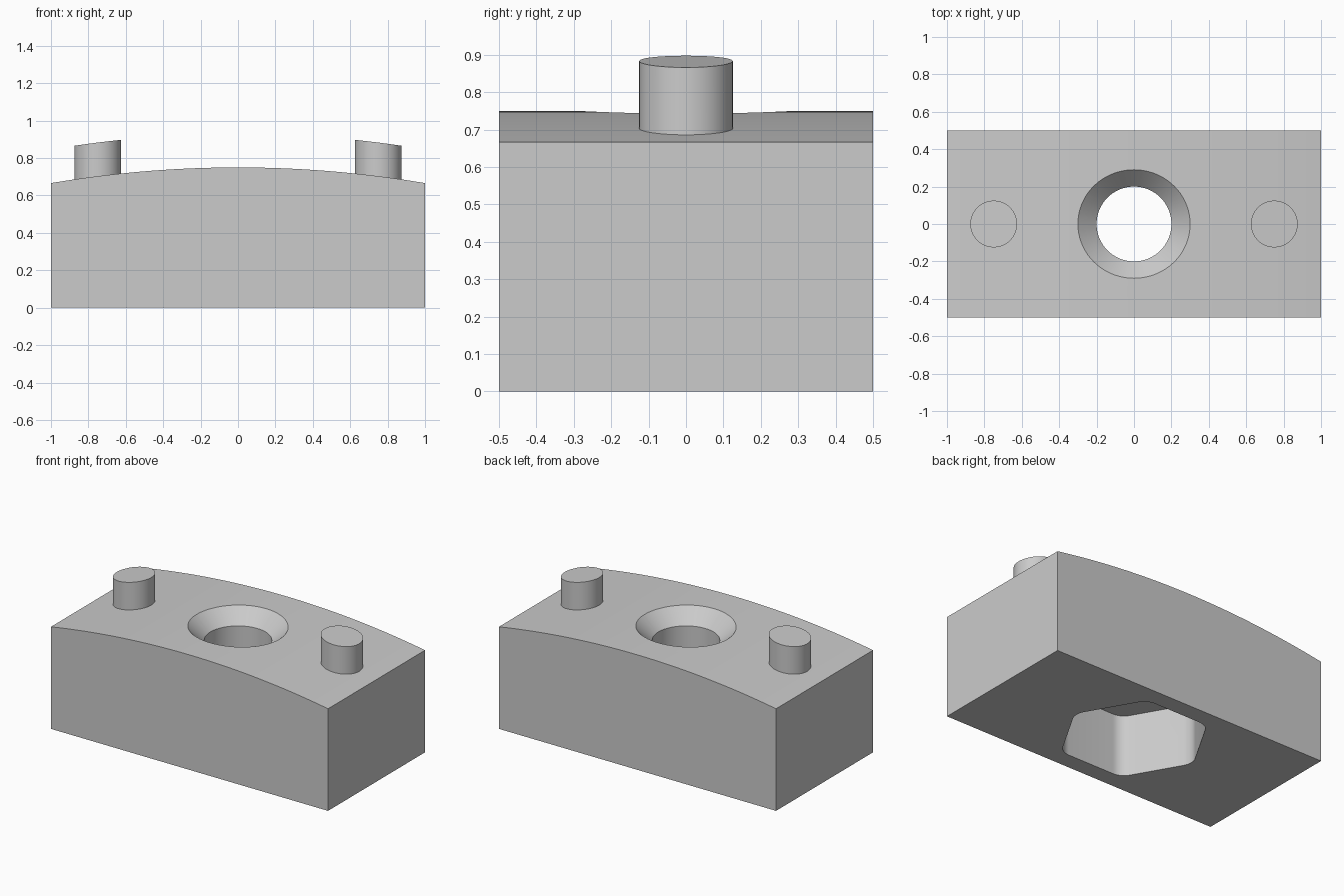
import bpy, bmesh
from math import cos, sin, pi, sqrt, radians

cube = bpy.data.objects.get("Cube")
if cube:
    bpy.data.objects.remove(cube)

grey = bpy.data.materials.new("light_grey")
grey.use_nodes = True
colour = (0.6, 0.6, 0.6, 1)
grey.diffuse_color = colour
grey.node_tree.nodes["Principled BSDF"].inputs["Base Color"].default_value = colour

SIDES = 72
ARC = 6.0       # radius of the crowned top
CROWN = 0.75    # height of the crown


def top_height(x):
    return CROWN - ARC + sqrt(ARC * ARC - x * x)


def loft(name, rings):
    """Closed solid through a stack of rings with equal point counts."""
    bm = bmesh.new()
    loops = [[bm.verts.new(p) for p in ring] for ring in rings]
    n = len(loops[0])
    for low, high in zip(loops, loops[1:]):
        for i in range(n):
            j = (i + 1) % n
            bm.faces.new((low[i], low[j], high[j], high[i]))
    bm.faces.new(loops[0][::-1])
    bm.faces.new(loops[-1])
    bmesh.ops.recalc_face_normals(bm, faces=bm.faces)
    mesh = bpy.data.meshes.new(name)
    bm.to_mesh(mesh)
    bm.free()
    mesh.materials.append(grey)
    obj = bpy.data.objects.new(name, mesh)
    bpy.context.collection.objects.link(obj)
    return obj


def ellipse(rx, ry, cx=0):
    angles = [2 * pi * i / SIDES for i in range(SIDES)]
    return [(cx + rx * cos(a), ry * sin(a)) for a in angles]


def rounded_hexagon(apothem, fillet, steps=8):
    reach = (apothem - fillet) / cos(pi / 6)
    points = []
    for k in range(6):
        corner = k * pi / 3
        for s in range(steps + 1):
            a = corner - pi / 6 + pi / 3 * s / steps
            points.append((reach * cos(corner) + fillet * cos(a),
                           reach * sin(corner) + fillet * sin(a)))
    return points


def at_height(points, z):
    return [(x, y, z) for x, y in points]


def activate(obj):
    bpy.ops.object.select_all(action="DESELECT")
    obj.select_set(True)
    bpy.context.view_layer.objects.active = obj


def smooth(obj):
    activate(obj)
    bpy.ops.object.shade_smooth_by_angle(angle=radians(30))


def cut(target, cutter):
    cutter.hide_render = True
    mod = target.modifiers.new("cut", "BOOLEAN")
    mod.operation = "DIFFERENCE"
    mod.solver = "EXACT"
    mod.object = cutter
    activate(target)
    bpy.ops.object.modifier_apply(modifier=mod.name)
    bpy.data.objects.remove(cutter)


# Block with a crowned top, extruded front to back
steps = 40
xs = [1 - 2 * i / steps for i in range(steps + 1)]
profile = [(-1, 0), (1, 0)] + [(x, top_height(x)) for x in xs]
block = loft("block", [[(x, y, z) for x, z in profile] for y in (-0.5, 0.5)])

# Hexagonal nut pocket in the underside
nut = rounded_hexagon(0.39, 0.1)
cut(block, loft("nut_pocket_cutter", [at_height(nut, -0.1), at_height(nut, 0.4)]))

# Through hole with a chamfered mouth
bore = ellipse(0.2, 0.2)
mouth = ellipse(0.423, 0.385)
cut(block, loft("bore_cutter", [at_height(bore, 0.3), at_height(bore, 0.655),
                                at_height(mouth, 0.85)]))
smooth(block)

# Locating pins whose ends follow the crown
for side, x in (("left", 0.75), ("right", -0.75)):
    outline = ellipse(0.125, 0.125, x)
    pin = loft(side + "_pin", [at_height(outline, 0.6),
                               [(px, py, top_height(px) + 0.18) for px, py in outline]])
    smooth(pin)
